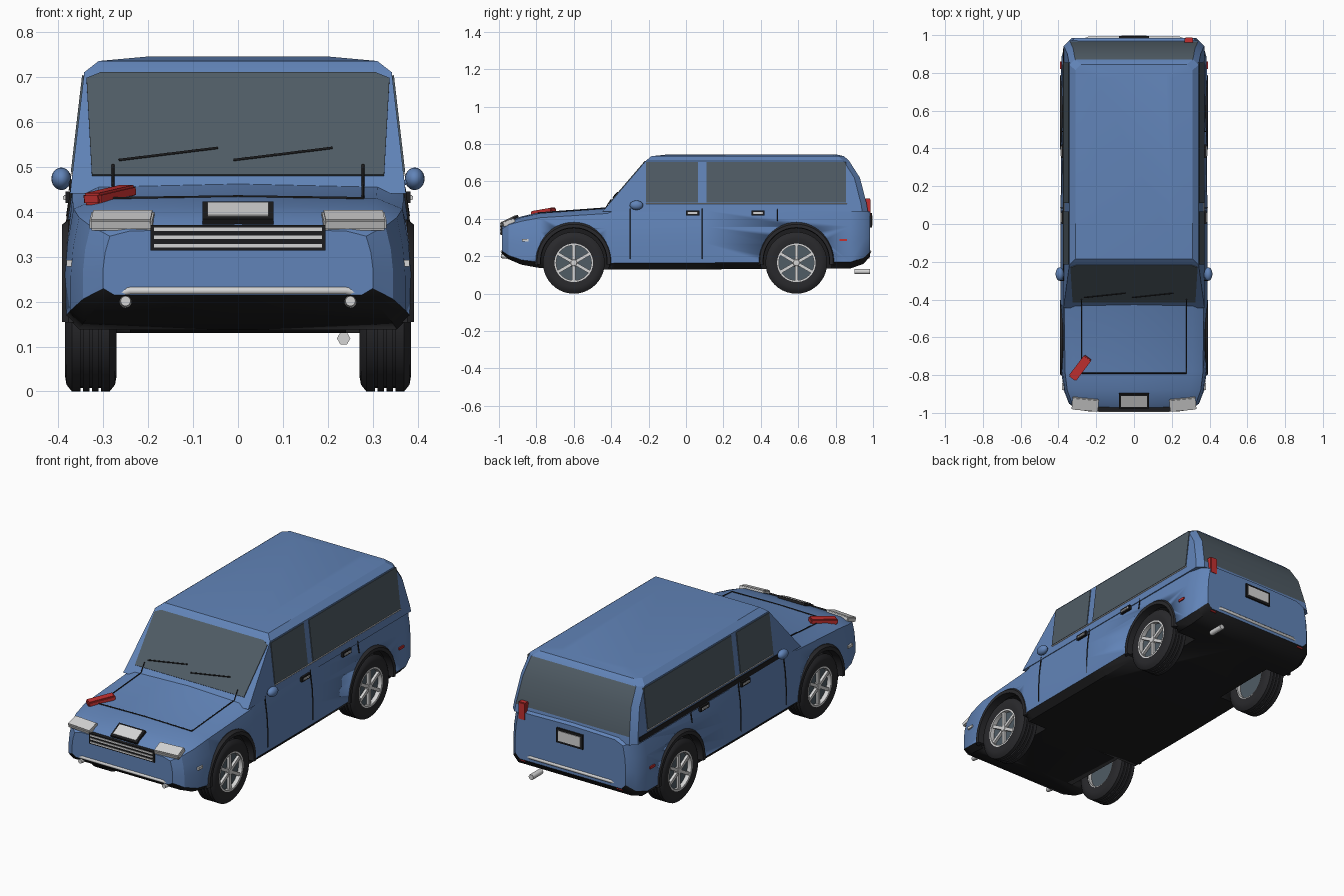
import bpy, bmesh, math
from mathutils import Matrix, Vector, Euler

cube = bpy.data.objects.get("Cube")
if cube:
    bpy.data.objects.remove(cube)


def material(name, rgb):
    m = bpy.data.materials.new(name)
    m.use_nodes = True
    m.diffuse_color = (*rgb, 1)
    m.node_tree.nodes["Principled BSDF"].inputs["Base Color"].default_value = (*rgb, 1)
    return m


BLUE = material("body blue", (0.12, 0.23, 0.48))
GLASS = material("tinted glass", (0.08, 0.107, 0.13))
BLACK = material("black trim", (0.012, 0.012, 0.013))
TYRE = material("tyre rubber", (0.022, 0.022, 0.025))
SILVER = material("silver", (0.66, 0.66, 0.66))
RED = material("red lamp", (0.55, 0.03, 0.03))


def finish(name, bm, *mats, angle=30):
    bmesh.ops.recalc_face_normals(bm, faces=bm.faces)
    me = bpy.data.meshes.new(name)
    bm.to_mesh(me)
    bm.free()
    for m in mats:
        me.materials.append(m)
    me.shade_smooth()
    me.set_sharp_from_angle(angle=math.radians(angle))
    ob = bpy.data.objects.new(name, me)
    bpy.context.collection.objects.link(ob)
    return ob


def box(name, loc, size, mat, rot=(0, 0, 0), bevel=0):
    bm = bmesh.new()
    bmesh.ops.create_cube(bm, size=1, matrix=Matrix.Diagonal((*size, 1)))
    if bevel:
        bmesh.ops.bevel(bm, geom=bm.edges[:], offset=bevel, segments=2, affect='EDGES')
    e = Euler([math.radians(a) for a in rot])
    bm.transform(Matrix.Translation(loc) @ e.to_matrix().to_4x4())
    return finish(name, bm, mat)


def ball(name, loc, scale, mat):
    bm = bmesh.new()
    bmesh.ops.create_uvsphere(bm, u_segments=20, v_segments=12, radius=1,
                              matrix=Matrix.Translation(loc) @ Matrix.Diagonal((*scale, 1)))
    return finish(name, bm, mat)


def loft(rings, cap=True, loop=True):
    """Skin a list of equal rings of points."""
    bm = bmesh.new()
    rows = [[bm.verts.new(p) for p in r] for r in rings]
    n = len(rows[0])
    for a, b in zip(rows, rows[1:]):
        for i in range(n if loop else n - 1):
            j = (i + 1) % n
            bm.faces.new((a[i], a[j], b[j], b[i]))
    if cap:
        bm.faces.new(rows[0])
        bm.faces.new(rows[-1])
    return bm


def lathe(name, profile, mat, centre, start=0, end=360, steps=40, angle=30):
    """Turn a closed (x, radius) profile about an axis along x."""
    rings = []
    for k in range(steps + 1):
        a = math.radians(start + (end - start) * k / steps)
        rings.append([(centre[0] + x, centre[1] + r * math.cos(a), centre[2] + r * math.sin(a))
                      for x, r in profile])
    bm = loft(rings, cap=end - start < 360)
    bmesh.ops.remove_doubles(bm, verts=bm.verts, dist=1e-5)
    return finish(name, bm, mat, angle=angle)


def plate(name, pts, mat, out):
    """Thin polygon standing just proud of the surface along out."""
    o = Vector(out).normalized() * 0.004
    return finish(name, loft([[Vector(p) - o for p in pts], [Vector(p) + o for p in pts]]), mat)


def rod(name, pts, mat, r=0.003):
    cu = bpy.data.curves.new(name, 'CURVE')
    cu.dimensions = '3D'
    cu.bevel_depth = r
    cu.bevel_resolution = 1
    cu.use_fill_caps = True
    sp = cu.splines.new('POLY')
    sp.points.add(len(pts) - 1)
    for p, q in zip(sp.points, pts):
        p.co = (*q, 1)
    cu.materials.append(mat)
    ob = bpy.data.objects.new(name, cu)
    bpy.context.collection.objects.link(ob)
    return ob


# Lower body: cross sections along y as (y, half width, bottom, top)
stations = [(-0.985, 0.30, 0.215, 0.36), (-0.95, 0.345, 0.185, 0.388), (-0.88, 0.372, 0.155, 0.413),
            (-0.78, 0.385, 0.137, 0.436), (-0.42, 0.388, 0.13, 0.462), (-0.38, 0.388, 0.13, 0.48),
            (0.1, 0.388, 0.13, 0.48), (0.88, 0.385, 0.135, 0.48), (0.95, 0.365, 0.16, 0.478),
            (0.985, 0.33, 0.20, 0.46)]
half = [(0.92, 0), (1, 0.1), (1, 0.4), (0.985, 0.65), (0.95, 0.9), (0.8, 0.98)]
section = [(0, 0)] + half + [(0, 1)] + [(-x, z) for x, z in reversed(half)]
bm = loft([[(w * x, y, b + (t - b) * z) for x, z in section] for y, w, b, t in stations])
bmesh.ops.recalc_face_normals(bm, faces=bm.faces)
for f in bm.faces:
    f.material_index = int(f.normal.z < -0.3)
body = finish("lower_body", bm, BLUE, BLACK)

# Wheel wells cut out of the body
WHEELS = {"front": -0.6, "rear": 0.59}
SIDES = {"left": 1, "right": -1}
cutters = []
for y in WHEELS.values():
    for s in SIDES.values():
        bm = bmesh.new()
        bmesh.ops.create_cone(bm, cap_ends=True, segments=40, radius1=0.19, radius2=0.19, depth=0.3,
                              matrix=Matrix.Translation((s * 0.39, y, 0.175)) @ Matrix.Rotation(math.pi / 2, 4, 'Y'))
        for f in bm.faces:
            f.material_index = 1
        c = finish("well_cutter", bm, BLUE, BLACK)
        c.hide_render = True
        cutters.append(c)
        mod = body.modifiers.new("well", 'BOOLEAN')
        mod.operation, mod.solver, mod.object = 'DIFFERENCE', 'EXACT', c
bpy.context.view_layer.update()
cut = bpy.data.meshes.new_from_object(body.evaluated_get(bpy.context.evaluated_depsgraph_get()))
body.modifiers.clear()
body.data = cut
for c in cutters:
    bpy.data.objects.remove(c)

# Cabin: stacked outlines as (z, half width, front y, rear y)
levels = [(0.44, 0.3735, -0.446, 0.972), (0.48, 0.3688, -0.411, 0.966), (0.62, 0.3525, -0.292, 0.93),
          (0.71, 0.342, -0.215, 0.872), (0.735, 0.31, -0.185, 0.845), (0.745, 0.2, -0.09, 0.8)]
bm = loft([[(-w, f, z), (w, f, z), (w, r - 0.03, z), (w - 0.03, r, z), (0.03 - w, r, z), (-w, r - 0.03, z)]
           for z, w, f, r in levels])
bmesh.ops.recalc_face_normals(bm, faces=bm.faces)
for f in bm.faces:
    c = f.calc_center_median()
    f.material_index = int(f.normal.y > 0.2 and 0.48 < c.z < 0.71 and abs(c.x) < 0.1)
finish("cabin", bm, BLUE, GLASS, angle=25)


def cabin_x(z):
    return 0.3735 - (z - 0.44) * 0.1167


def shield_y(z):
    return -0.446 + (z - 0.44) * 0.8556


# Windscreen and wipers
plate("windscreen", [(x, shield_y(z), z) for x, z in
      ((-0.325, 0.48), (0.325, 0.48), (0.337, 0.695), (0.305, 0.708), (-0.305, 0.708), (-0.337, 0.695))],
      GLASS, (0, -0.76, 0.65))
for name, x in (("right_wiper", -0.265), ("left_wiper", -0.01)):
    rod(name, [(x, shield_y(0.515) - 0.008, 0.515), (x + 0.22, shield_y(0.542) - 0.008, 0.542)], BLACK)

for side, s in SIDES.items():
    # Side glass and belt moulding
    for name, y0, y1 in (("front", -0.215, 0.065), ("rear", 0.11, 0.855)):
        plate(f"{side}_{name}_window", [(s * cabin_x(z), y, z) for y, z in
              ((y0, 0.487), (y1, 0.487), (y1, 0.703), (y0, 0.703))], GLASS, (s, 0, 0.117))
    rod(f"{side}_belt_moulding", [(s * 0.37, -0.215, 0.483), (s * 0.37, 0.86, 0.483)], SILVER)
    # Door seams and handles
    for i, (y, low) in enumerate(((-0.3, 0), (0.085, 0), (0.49, 3))):
        pts = [(0.387, 0.185), (0.388, 0.27), (0.383, 0.355), (0.37, 0.455)]
        rod(f"{side}_door_seam_{i}", [(s * x, y, z) for x, z in
            ([(0.38, 0.39), (0.37, 0.455)] if low else pts)], BLACK)
    for name, y in (("front", 0.035), ("rear", 0.385)):
        box(f"{side}_{name}_handle_recess", (s * 0.377, y, 0.432), (0.014, 0.072, 0.026), BLACK)
        box(f"{side}_{name}_handle", (s * 0.384, y, 0.431), (0.01, 0.054, 0.011), SILVER, bevel=0.002)
    # Mirrors
    ball(f"{side}_mirror", (s * 0.393, -0.265, 0.473), (0.022, 0.036, 0.025), BLUE)
    rod(f"{side}_mirror_stalk", [(s * 0.34, -0.3, 0.458), (s * 0.385, -0.27, 0.468)], BLUE, 0.006)
    # Lamps and markers
    box(f"{side}_headlamp", (s * 0.258, -0.953, 0.381), (0.14, 0.068, 0.026), SILVER, (20, 0, s * 5), 0.004)
    box(f"{side}_front_marker", (s * 0.374, -0.86, 0.285), (0.014, 0.036, 0.014), SILVER)
    box(f"{side}_rear_marker", (s * 0.386, 0.84, 0.287), (0.01, 0.04, 0.013), RED)
    box(f"{side}_rear_reflector", (s * 0.29, 0.975, 0.195), (0.035, 0.012, 0.013), RED)
    bm = bmesh.new()
    bmesh.ops.create_cone(bm, cap_ends=True, segments=20, radius1=0.015, radius2=0.011, depth=0.035,
                          matrix=Matrix.Translation((s * 0.25, -0.972, 0.201)) @ Matrix.Rotation(math.pi / 2, 4, 'X'))
    finish(f"{side}_fog_lamp", bm, SILVER)
    # Bonnet seam
    rod(f"{side}_bonnet_seam", [(s * 0.278, -0.79, 0.43), (s * 0.278, -0.43, 0.458), (s * 0.278, -0.4, 0.505)], BLACK)

    for end, y in WHEELS.items():
        n = f"{side}_{end}"
        at = (s * 0.3275, y, 0.165)
        # Arch trim
        lathe(n + "_arch", [(s * 0.02, 0.175), (s * 0.064, 0.178), (s * 0.064, 0.196), (s * 0.05, 0.207),
              (s * 0.02, 0.207)], TYRE, (at[0], y, 0.175), -6, 186, 32)
        # Tyre with three tread grooves
        tread = [(-0.042, 0.165)]
        for g in (-0.02, 0, 0.02):
            tread += [(g - 0.003, 0.165), (g - 0.003, 0.157), (g + 0.003, 0.157), (g + 0.003, 0.165)]
        tread += [(0.042, 0.165), (0.054, 0.15), (0.0575, 0.13), (0.052, 0.1)]
        lathe(n + "_tyre", [(-0.052, 0.1), (-0.0575, 0.13), (-0.054, 0.15)] + tread, TYRE, at)
        # Rim, backing disc, hub and spokes
        lathe(n + "_rim", [(s * -0.05, 0.094), (s * 0.053, 0.094), (s * 0.053, 0.103), (s * -0.05, 0.103)], SILVER, at)
        lathe(n + "_wheel_disc", [(s * -0.03, 0), (s * 0.03, 0), (s * 0.03, 0.096), (s * -0.03, 0.096)], GLASS, at)
        lathe(n + "_hub", [(0, 0), (s * 0.052, 0), (s * 0.05, 0.016), (s * 0.04, 0.022), (0, 0.022)], SILVER, at, steps=20)
        for k in range(6):
            a = math.radians(60 * k + 30)
            box(f"{n}_spoke_{k}", (s * 0.368, y + 0.056 * math.cos(a), 0.165 + 0.056 * math.sin(a)),
                (0.014, 0.085, 0.017), SILVER, (60 * k + 30, 0, 0))

rod("bonnet_front_seam", [(-0.278, -0.79, 0.43), (0, -0.79, 0.434), (0.278, -0.79, 0.43)], BLACK)
plate("right_belt_gap", [(-cabin_x(z), y, z) for y, z in
      ((-0.3, 0.447), (0.93, 0.447), (0.93, 0.472), (-0.3, 0.472))], BLACK, (-1, 0, 0.117))

# Grille with bright bars
box("grille", (0, -0.98, 0.342), (0.39, 0.024, 0.056), BLACK)
for i, z in enumerate((0.324, 0.343, 0.361)):
    box(f"grille_bar_{i}", (0, -0.991, z), (0.374, 0.008, 0.008), SILVER)

# Number plates
box("front_plate_frame", (0, -0.935, 0.397), (0.158, 0.085, 0.014), BLACK, (27, 0, 0))
box("front_plate", (0, -0.938, 0.403), (0.136, 0.064, 0.008), SILVER, (27, 0, 0))
box("rear_plate_frame", (0, 0.986, 0.392), (0.158, 0.016, 0.078), BLACK)
box("rear_plate", (0, 0.993, 0.392), (0.134, 0.008, 0.054), SILVER)

# Bumper strips with drooping ends
for name, y, e in (("front", -0.983, 0.02), ("rear", 0.983, -0.02)):
    rod(name + "_bumper_strip", [(-0.29, y + e, 0.213), (-0.24, y, 0.224), (0.24, y, 0.224), (0.29, y + e, 0.213)],
        SILVER, 0.009)

# Tail lamp, displaced lamp on the bonnet, and exhaust
box("left_tail_lamp", (0.29, 0.972, 0.46), (0.045, 0.03, 0.095), RED, bevel=0.004)
box("right_loose_lamp", (-0.285, -0.762, 0.437), (0.048, 0.14, 0.027), RED, (8, 0, -37), 0.005)
rod("exhaust_pipe", [(0.235, 0.9, 0.118), (0.235, 0.985, 0.118)], SILVER, 0.015)
